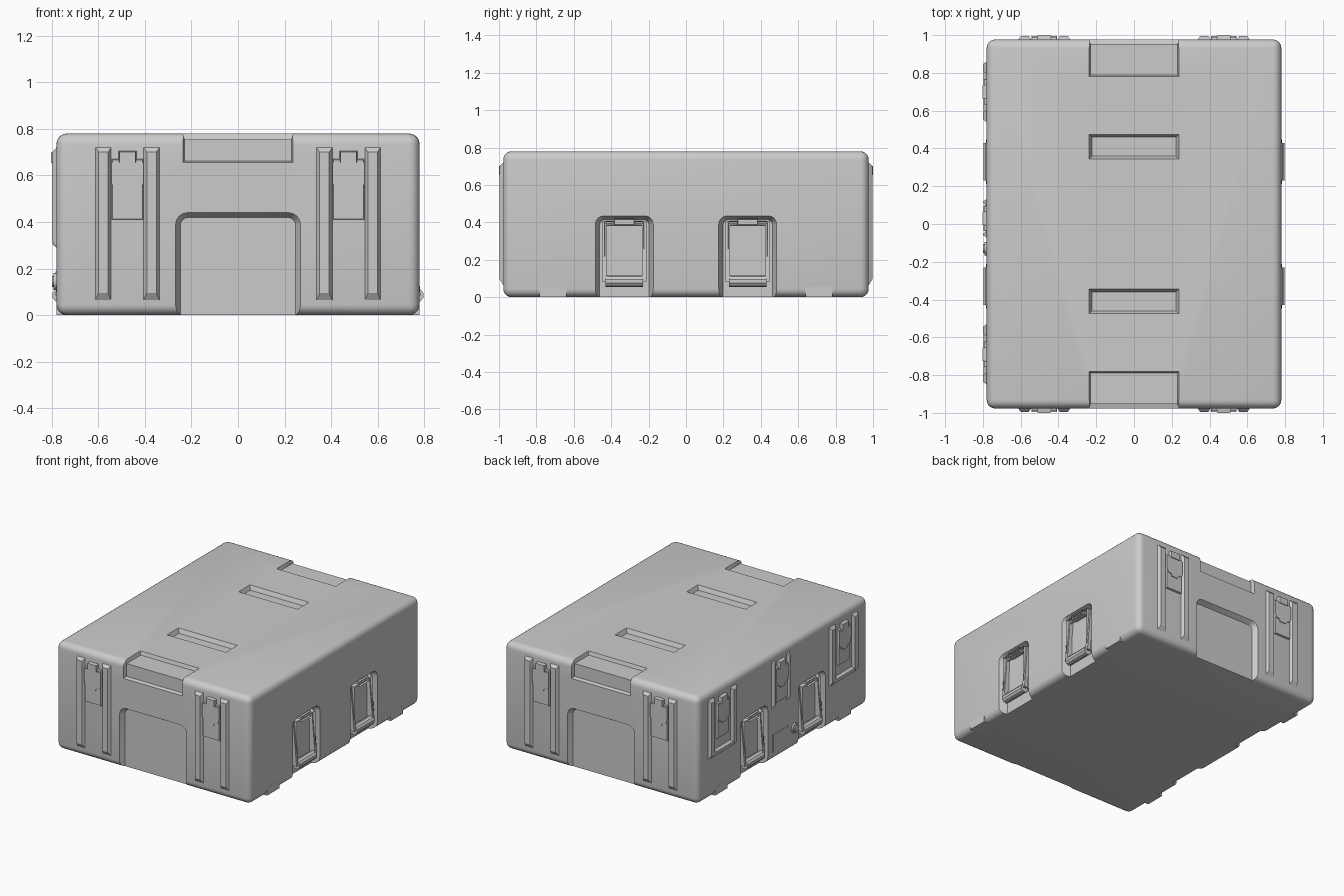
import bpy, bmesh, math
from mathutils import Vector, Matrix

if "Cube" in bpy.data.objects:
    bpy.data.objects.remove(bpy.data.objects["Cube"])

HX, HY, H = 0.78, 0.977, 0.78      # body half sizes and height

grey = bpy.data.materials.new("case_grey")
grey.diffuse_color = (0.6, 0.6, 0.6, 1)
grey.use_nodes = True
grey.node_tree.nodes["Principled BSDF"].inputs["Base Color"].default_value = grey.diffuse_color

# each face of the case: origin, u (along), v (up), w (outward)
FACES = {
    "front": ((0, -HY, 0), (1, 0, 0), (0, 0, 1), (0, -1, 0)),
    "back": ((0, HY, 0), (-1, 0, 0), (0, 0, 1), (0, 1, 0)),
    "right": ((HX, 0, 0), (0, 1, 0), (0, 0, 1), (1, 0, 0)),
    "left": ((-HX, 0, 0), (0, -1, 0), (0, 0, 1), (-1, 0, 0)),
    "top": ((0, 0, H), (1, 0, 0), (0, 1, 0), (0, 0, 1)),
}


def finish(name, bm):
    bmesh.ops.recalc_face_normals(bm, faces=bm.faces)
    me = bpy.data.meshes.new(name)
    bm.to_mesh(me)
    bm.free()
    me.materials.append(grey)
    ob = bpy.data.objects.new(name, me)
    bpy.context.collection.objects.link(ob)
    return ob


def loft(name, face, *loops):
    """Solid through outlines given as (points, w) on a case face."""
    o, u, v, w = map(Vector, FACES[face])
    bm = bmesh.new()
    rings = [[bm.verts.new(o + u * a + v * b + w * (d[i] if isinstance(d, list) else d))
              for i, (a, b) in enumerate(pts)] for pts, d in loops]
    n = len(rings[0])
    for r, s in zip(rings, rings[1:]):
        for i in range(n):
            bm.faces.new((r[i], r[(i + 1) % n], s[(i + 1) % n], s[i]))
    bm.faces.new(rings[0])
    bm.faces.new(rings[-1])
    return finish(name, bm)


def rect(u0, u1, v0, v1, i=0):
    return [(u0 + i, v0 + i), (u1 - i, v0 + i), (u1 - i, v1 - i), (u0 + i, v1 - i)]


def arch(c, half, top, r):
    pts = [(c - half, -0.1), (c + half, -0.1)]
    for sx, a0 in ((1, 0), (-1, 90)):
        for k in range(5):
            a = math.radians(a0 + k * 22.5)
            pts.append((c + sx * (half - r) + r * math.cos(a), top - r + r * math.sin(a)))
    return pts


def plate(name, face, r, w1, inset=0.004, w0=-0.01):
    return loft(name, face, (rect(*r), w0), (rect(*r), 0), (rect(*r, inset), w1))


def cylinder(name, face, p, axis, radius, length, sides):
    o, u, v, w = map(Vector, FACES[face])
    d = (u, v, w)[axis]
    bm = bmesh.new()
    m = Matrix.Translation(o + u * p[0] + v * p[1] + w * p[2]) @ d.to_track_quat('Z', 'Y').to_matrix().to_4x4()
    bmesh.ops.create_cone(bm, cap_ends=True, segments=sides, radius1=radius,
                          radius2=radius, depth=length, matrix=m)
    return finish(name, bm)


def apply_mod(ob, kind, **props):
    m = ob.modifiers.new(kind, kind)
    for k, val in props.items():
        setattr(m, k, val)
    bpy.context.view_layer.objects.active = ob
    bpy.ops.object.modifier_apply(modifier=m.name)


# rounded case body
bm = bmesh.new()
bmesh.ops.create_cube(bm, size=1, matrix=Matrix.Translation((0, 0, H / 2)) @ Matrix.Diagonal((2 * HX, 2 * HY, H, 1)))
body = finish("case_body", bm)
apply_mod(body, 'BEVEL', width=0.045, segments=5)

# recesses: end arches, handle bays, lid stacking notches and pockets
cutters = []
for f in ("front", "back"):
    cutters.append(loft("end_arch_cutter", f, (arch(0, 0.268, 0.44, 0.05), 0.1),
                        (arch(0, 0.268, 0.44, 0.05), 0), (arch(0, 0.248, 0.42, 0.035), -0.035)))
    a = rect(-0.237, 0.237, 0.655, 0.95)
    cutters.append(loft("notch_face_cutter", f, (a, 0.1), (a, 0),
                        (rect(-0.23, 0.23, 0.662, 0.95), -0.025)))
for f in ("left", "right"):
    for c in (-0.33, 0.33):
        cutters.append(loft("handle_bay_cutter", f, (arch(c, 0.155, 0.435, 0.045), 0.1),
                            (arch(c, 0.155, 0.435, 0.045), 0), (arch(c, 0.132, 0.415, 0.03), -0.055)))
for s in (-1, 1):
    lo, hi = sorted((s * 0.782, s * 1.1))
    a = rect(-0.237, 0.237, lo, hi)
    cutters.append(loft("notch_top_cutter", "top", (a, 0.1), (a, 0), (rect(-0.237, 0.237, lo, hi, 0.008), -0.025)))
    a = rect(-0.237, 0.237, s * 0.41 - 0.065, s * 0.41 + 0.065)
    cutters.append(loft("pocket_cutter", "top", (a, 0.1), (a, 0),
                        (rect(-0.237, 0.237, s * 0.41 - 0.065, s * 0.41 + 0.065, 0.014), -0.03)))
for c in cutters:
    apply_mod(body, 'BOOLEAN', operation='DIFFERENCE', solver='EXACT', object=c)
    bpy.data.objects.remove(c)
bpy.ops.object.select_all(action='DESELECT')
body.select_set(True)
bpy.context.view_layer.objects.active = body
bpy.ops.object.shade_smooth_by_angle(angle=math.radians(30))


def rib(face, u0, u1, v0, v1):
    loft("rib", face, (rect(u0, u1, v0, v1), -0.01), (rect(u0, u1, v0, v1), 0),
         ([(u0 + 0.013, v0 + 0.03), (u1 - 0.013, v0 + 0.03), (u1 - 0.013, v1 - 0.02), (u0 + 0.013, v1 - 0.02)], 0.019))


def latch(face, c):
    plate("latch_plate", face, (c - 0.068, c + 0.068, 0.41, 0.67), 0.012)
    plate("latch_tab", face, (c - 0.038, c + 0.038, 0.65, 0.705), 0.023)
    # shield-shaped draw hook
    half = [(0.068, 0.655), (0.068, 0.565), (0.058, 0.535), (0.032, 0.53), (0.024, 0.512)]
    pts = [(c + a, b) for a, b in half] + [(c - a, b) for a, b in reversed(half)]
    loft("latch_hook", face, (pts, 0), (pts, 0.018))


# end latches between long ribs
for f in ("front", "back"):
    for c in (-0.475, 0.475):
        latch(f, c)
        rib(f, c - 0.137, c - 0.07, 0.065, 0.72)
        rib(f, c + 0.07, c + 0.137, 0.065, 0.72)

# left side latches: outer two in U-shaped guards, centre one narrow
for c in (-0.70, 0.69):
    latch("left", c)
    rib("left", c - 0.16, c - 0.095, 0.29, 0.72)
    rib("left", c + 0.095, c + 0.16, 0.29, 0.72)
    plate("guard_bar", "left", (c - 0.14, c + 0.14, 0.29, 0.34), 0.017, 0.014)
latch("left", -0.03)
for s in (-1, 1):
    e = -0.03 + s * 0.085
    rib("left", e - 0.017, e + 0.017, 0.38, 0.72)

# label plate and pressure valve on the left side
plate("blank_plate", "left", (-0.12, 0.06, 0.06, 0.19), 0.005)
cylinder("valve_flange", "left", (0.13, 0.145, 0), 2, 0.036, 0.024, 20)
cylinder("valve_knob", "left", (0.13, 0.145, 0.008), 2, 0.024, 0.024, 20)

# drop handles and feet on both long sides
for f in ("left", "right"):
    for c in (-0.33, 0.33):
        plate("handle_backing", f, (c - 0.105, c + 0.105, 0.09, 0.405), -0.045, 0.004, -0.06)
        plate("handle_hinge", f, (c - 0.055, c + 0.055, 0.385, 0.42), -0.012, 0.004, -0.06)
        cylinder("handle_hinge_pin", f, (c, 0.395, -0.03), 0, 0.012, 0.2, 8)
        for s in (-1, 1):     # tilted side straps
            u0, u1 = sorted((c + s * 0.095, c + s * 0.118))
            r = rect(u0, u1, 0.085, 0.405)
            loft("handle_strap", f, (r, [-0.022, -0.022, -0.05, -0.05]), (r, [0.004, 0.004, -0.022, -0.022]))
        cylinder("handle_grip", f, (c, 0.085, -0.013), 0, 0.031, 0.2, 10)
    for c in (-0.71, 0.71):
        loft("foot", f, (rect(c - 0.072, c + 0.072, 0, 0.055), -0.08), (rect(c - 0.072, c + 0.072, 0, 0.055), 0.0005))
